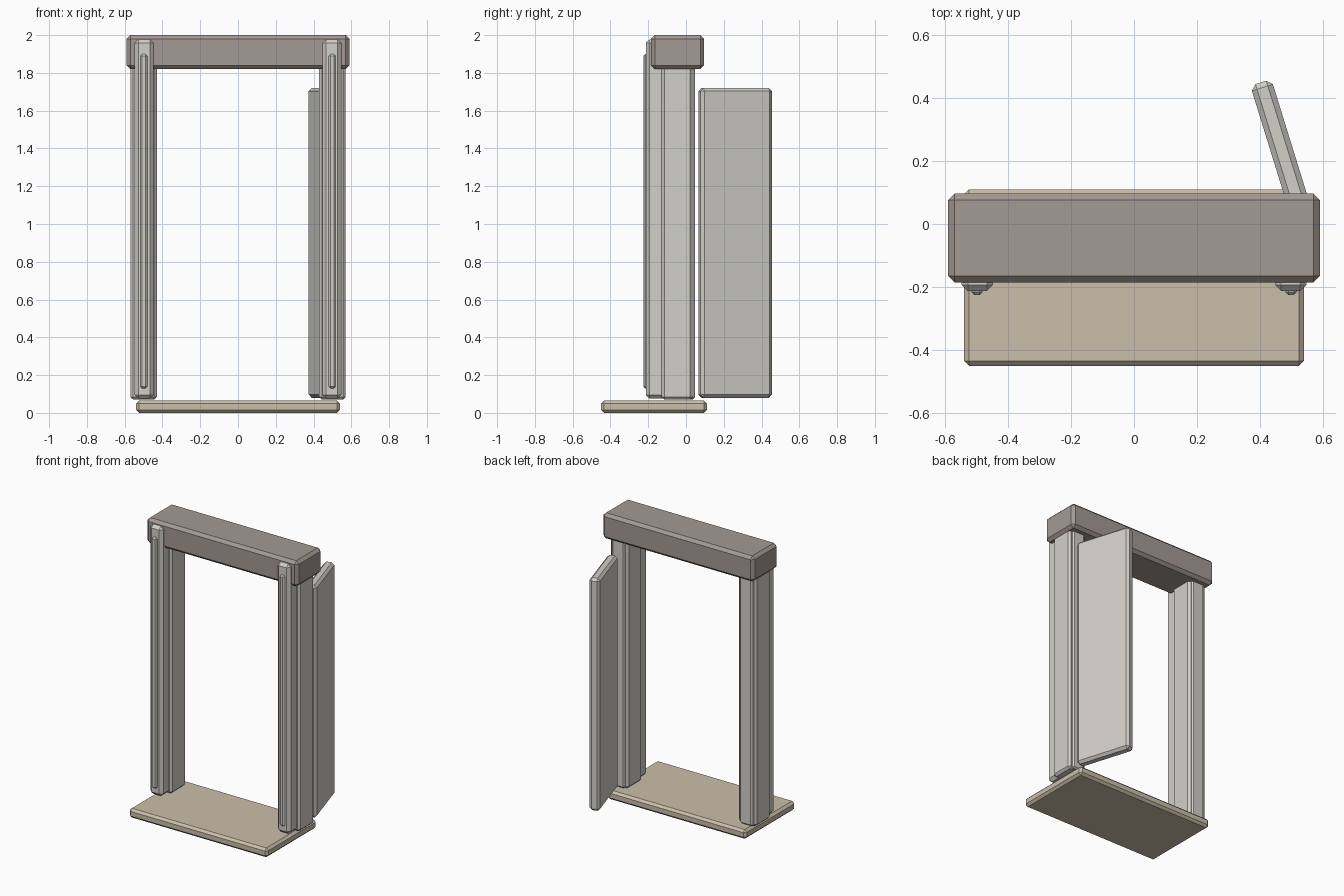
import bpy
import bmesh
import math
from mathutils import Matrix

if "Cube" in bpy.data.objects:
    bpy.data.objects.remove(bpy.data.objects["Cube"], do_unlink=True)


def material(name, rgb):
    mat = bpy.data.materials.new(name)
    mat.use_nodes = True
    colour = (*rgb, 1)
    mat.diffuse_color = colour
    mat.node_tree.nodes["Principled BSDF"].inputs["Base Color"].default_value = colour
    return mat


pale_grey = material("pale grey", (0.65, 0.63, 0.59))
brown_grey = material("brown grey", (0.37, 0.32, 0.29))
tan = material("tan", (0.60, 0.52, 0.40))


def block(name, x, y, z, chamfer, mat, turn=0):
    """Chamfered box filling the given (low, high) ranges, turned about its centre."""
    size = [high - low for low, high in (x, y, z)]
    bm = bmesh.new()
    bmesh.ops.create_cube(bm, size=1, matrix=Matrix.Diagonal((*size, 1)))
    bmesh.ops.bevel(bm, geom=bm.edges[:], offset=chamfer, segments=1,
                    affect='EDGES', clamp_overlap=True)
    mesh = bpy.data.meshes.new(name)
    bm.to_mesh(mesh)
    bm.free()
    mesh.materials.append(mat)
    obj = bpy.data.objects.new(name, mesh)
    obj.location = [(low + high) / 2 for low, high in (x, y, z)]
    obj.rotation_euler.z = turn
    bpy.context.collection.objects.link(obj)
    return obj


# Floor slab and top beam
block("threshold", (-0.54, 0.54), (-0.45, 0.11), (0, 0.065), 0.016, tan)
block("lintel", (-0.59, 0.59), (-0.185, 0.096), (1.82, 2), 0.02, brown_grey)

# Jambs, each a stepped column: core post, long strip through it, thin front rail
for label, side in (("left", 1), ("right", -1)):
    def span(inner, outer):
        return tuple(sorted((side * inner, side * outer)))

    block(label + "_post", span(0.43, 0.57), (-0.13, 0.036), (0.07, 1.9), 0.015, pale_grey)
    block(label + "_strip", span(0.447, 0.547), (-0.213, -0.1), (0.075, 1.977), 0.02, pale_grey)
    block(label + "_back_strip", span(0.45, 0.547), (-0.05, 0.047), (0.072, 1.9), 0.01, pale_grey)
    block(label + "_rail", span(0.48, 0.517), (-0.226, -0.19), (0.13, 1.9), 0.01, pale_grey)

# Door leaf standing ajar behind the left jamb
block("door", (0.426, 0.496), (0.062, 0.458), (0.08, 1.72), 0.017, pale_grey,
      turn=math.radians(17.2))
